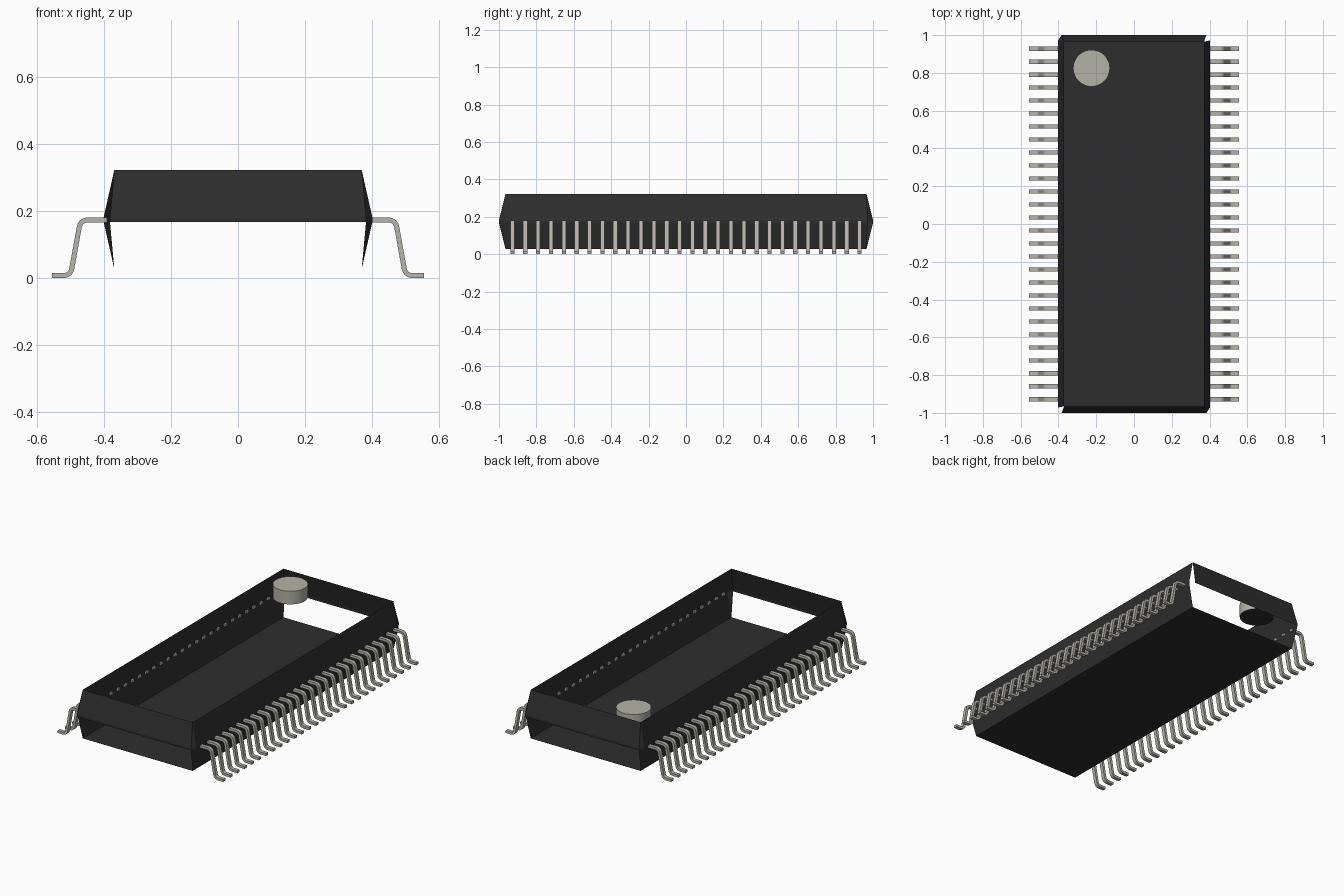
import bpy, bmesh, math
from mathutils import Vector

if "Cube" in bpy.data.objects:
    bpy.data.objects.remove(bpy.data.objects["Cube"], do_unlink=True)


def material(name, rgb):
    m = bpy.data.materials.new(name)
    m.use_nodes = True
    m.diffuse_color = (*rgb, 1)
    m.node_tree.nodes["Principled BSDF"].inputs["Base Color"].default_value = (*rgb, 1)
    return m


BLACK = material("black plastic", (0.027, 0.027, 0.027))
METAL = material("pin metal", (0.47, 0.46, 0.40))
MARK = material("marker grey", (0.45, 0.45, 0.39))


def make_object(name, bm, *mats):
    me = bpy.data.meshes.new(name)
    bm.to_mesh(me)
    bm.free()
    for m in mats:
        me.materials.append(m)
    ob = bpy.data.objects.new(name, me)
    bpy.context.collection.objects.link(ob)
    return ob


def smooth(ob):
    bpy.ops.object.select_all(action='DESELECT')
    ob.select_set(True)
    bpy.context.view_layer.objects.active = ob
    bpy.ops.object.shade_smooth_by_angle(angle=math.radians(35))


# Body shell: rings at four heights, each narrow at top and bottom
X_IN, Y_IN, X_OUT, Y_OUT = 0.37, 0.965, 0.402, 1.0
X_CUT, Y_CUT = 0.383, 0.972          # where the corner chamfer starts
Z_FLOOR, Z_LOW, Z_HIGH, Z_TOP = 0.027, 0.168, 0.181, 0.323


def shell(name, quads):
    """Build open panels plus their copies turned half round."""
    bm = bmesh.new()
    for pts in quads:
        for s in (1, -1):
            bm.faces.new([bm.verts.new((s * x, s * y, z)) for x, y, z in pts])
    bmesh.ops.remove_doubles(bm, verts=bm.verts, dist=1e-5)
    return make_object(name, bm, BLACK)


def side(z):
    return [(-X_OUT, Y_CUT, z), (-X_OUT, -Y_CUT, z)]


def end(z):
    return [(X_CUT, Y_OUT, z), (-X_CUT, Y_OUT, z)]


def corner(z):
    return [(-X_CUT, Y_OUT, z), (-X_OUT, Y_CUT, z)]


def rim_side(z):
    return [(-X_IN, -Y_IN, z), (-X_IN, Y_IN, z)]


# Long walls, sloping in above and below the middle band
shell("side_walls", [
    side(Z_HIGH) + rim_side(Z_TOP),
    side(Z_LOW) + side(Z_HIGH)[::-1],
    rim_side(Z_FLOOR)[::-1] + side(Z_LOW)[::-1],
])
# End walls exist only above the middle
shell("end_walls", [
    end(Z_HIGH) + [(-X_IN, Y_IN, Z_TOP), (X_IN, Y_IN, Z_TOP)],
    end(Z_LOW) + end(Z_HIGH)[::-1],
])
# Chamfers on two opposite corners
shell("corner_chamfers", [
    corner(Z_HIGH) + [(-X_IN, Y_IN, Z_TOP)],
    corner(Z_LOW) + corner(Z_HIGH)[::-1],
    corner(Z_LOW)[::-1] + [(-X_IN, Y_IN, Z_FLOOR)],
])
# Floor plate
bm = bmesh.new()
bm.faces.new([bm.verts.new((x * X_IN, y * Y_IN, Z_FLOOR))
              for x, y in ((-1, 1), (1, 1), (1, -1), (-1, -1))])
make_object("floor", bm, BLACK)

# Round marker: grey drum with a dark underside
bm = bmesh.new()
bmesh.ops.create_cone(bm, cap_ends=True, segments=48, radius1=0.097,
                      radius2=0.097, depth=0.08)
bmesh.ops.translate(bm, verts=bm.verts, vec=(-0.225, 0.825, Z_TOP - 0.04))
bm.normal_update()
for f in bm.faces:
    f.material_index = 1 if f.normal.z < -0.5 else 0
smooth(make_object("corner_marker", bm, MARK, BLACK))

# Pins: a bent strip with rounded bends
THICK, WIDTH, COUNT, REACH = 0.015, 0.022, 28, 0.928
PATH = [Vector(p) for p in ((0.557, 0.0075), (0.501, 0.0075),
                            (0.471, 0.1735), (0.392, 0.1735))]


def rounded(path, cut=0.022, steps=5):
    pts = [path[0]]
    for a, b, c in zip(path, path[1:], path[2:]):
        p, q = b + (a - b).normalized() * cut, b + (c - b).normalized() * cut
        for i in range(steps + 1):
            t = i / steps
            pts.append(p * (1 - t) ** 2 + b * 2 * t * (1 - t) + q * t * t)
    return pts + [path[-1]]


def add_pin(bm, pts, y, s):
    rings = []
    for i, p in enumerate(pts):
        d = (pts[min(i + 1, len(pts) - 1)] - pts[max(i - 1, 0)]).normalized()
        n = Vector((-d.y, d.x)) * THICK / 2
        rings.append([bm.verts.new((s * (p.x + k * n.x), y + w * WIDTH / 2, p.y + k * n.y))
                      for k, w in ((1, 1), (1, -1), (-1, -1), (-1, 1))])
    for a, b in zip(rings, rings[1:]):
        for i in range(4):
            j = (i + 1) % 4
            bm.faces.new((a[i], a[j], b[j], b[i]))
    bm.faces.new(rings[0][::-1])
    bm.faces.new(rings[-1])


for name, s in (("left_pins", 1), ("right_pins", -1)):
    bm = bmesh.new()
    for i in range(COUNT):
        add_pin(bm, rounded(PATH), -REACH + 2 * REACH * i / (COUNT - 1), s)
    bmesh.ops.recalc_face_normals(bm, faces=bm.faces)
    smooth(make_object(name, bm, METAL))
